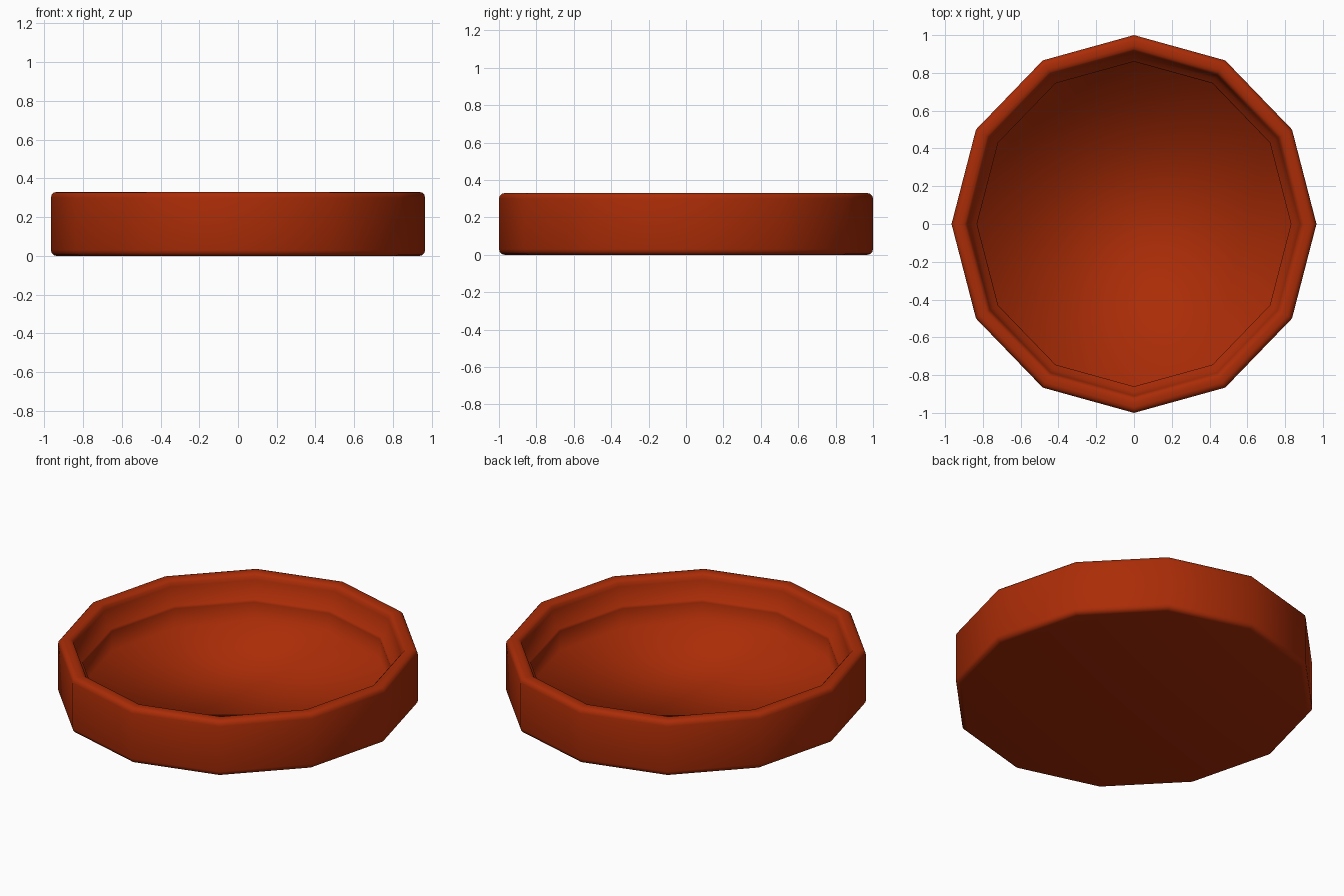
import bpy, bmesh, math

if "Cube" in bpy.data.objects:
    bpy.data.objects.remove(bpy.data.objects["Cube"])

SIDES = 12
X_SCALE = 0.966

# Dish cross-section: (radius, height) from underside to inner floor
profile = [
    (0.97, 0.0), (0.985, 0.004), (0.996, 0.015), (1.0, 0.03),
    (1.0, 0.30), (0.996, 0.315), (0.985, 0.326), (0.97, 0.33),
    (0.945, 0.33), (0.928, 0.326), (0.917, 0.315), (0.91, 0.295),
    (0.89, 0.213), (0.865, 0.20), (0.86, 0.185), (0.86, 0.07),
]

# Saucer body
bm = bmesh.new()
rings = []
for r, z in profile:
    rings.append([bm.verts.new((X_SCALE * r * math.sin(a), r * math.cos(a), z))
                  for a in (2 * math.pi * i / SIDES for i in range(SIDES))])
for low, high in zip(rings, rings[1:]):
    for i in range(SIDES):
        j = (i + 1) % SIDES
        bm.faces.new((low[i], low[j], high[j], high[i]))

# Underside and inner floor
bm.faces.new(rings[0])
bm.faces.new(rings[-1])
bmesh.ops.recalc_face_normals(bm, faces=bm.faces)
for f in bm.faces:
    f.smooth = True

mesh = bpy.data.meshes.new("saucer")
bm.to_mesh(mesh)
bm.free()
saucer = bpy.data.objects.new("saucer", mesh)
bpy.context.collection.objects.link(saucer)

# Terracotta colour
mat = bpy.data.materials.new("terracotta")
mat.diffuse_color = (0.40, 0.025, 0.002, 1)
mat.use_nodes = True
mat.node_tree.nodes["Principled BSDF"].inputs["Base Color"].default_value = mat.diffuse_color
mesh.materials.append(mat)
